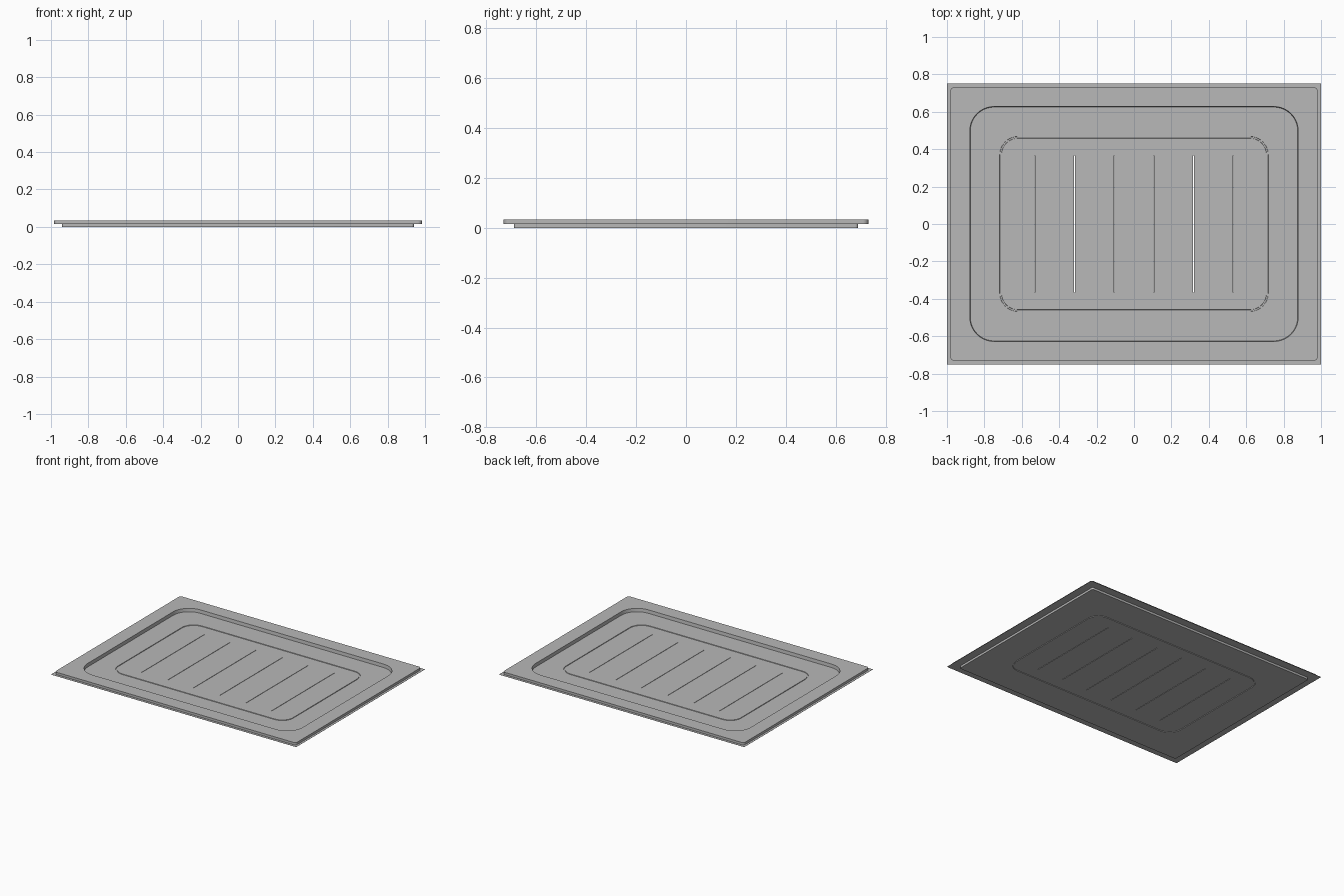
import bpy, bmesh, math

if "Cube" in bpy.data.objects:
    bpy.data.objects.remove(bpy.data.objects["Cube"], do_unlink=True)

steel = bpy.data.materials.new("brushed grey")
steel.use_nodes = True
GREY = (0.48, 0.48, 0.48, 1)
steel.diffuse_color = GREY
for node in steel.node_tree.nodes:
    if node.type == 'BSDF_PRINCIPLED':
        node.inputs["Base Color"].default_value = GREY

STEPS = 10  # segments per rounded corner


def rounded_loop(bm, hx, hy, r, z):
    """Ring of vertices around a rounded rectangle."""
    ring = []
    for k, (sx, sy) in enumerate([(1, 1), (-1, 1), (-1, -1), (1, -1)]):
        for i in range(STEPS + 1):
            a = math.pi / 2 * (k + i / STEPS)
            ring.append(bm.verts.new((sx * (hx - r) + r * math.cos(a),
                                      sy * (hy - r) + r * math.sin(a), z)))
    return ring


def loft(name, sections):
    """Solid through nested rounded rectangles, capped at both ends."""
    bm = bmesh.new()
    rings = [rounded_loop(bm, *s) for s in sections]
    n = len(rings[0])
    for a, b in zip(rings, rings[1:]):
        for i in range(n):
            j = (i + 1) % n
            bm.faces.new((a[i], a[j], b[j], b[i]))
    bm.faces.new(rings[0][::-1])
    bm.faces.new(rings[-1])
    bmesh.ops.recalc_face_normals(bm, faces=bm.faces)
    mesh = bpy.data.meshes.new(name)
    bm.to_mesh(mesh)
    bm.free()
    mesh.materials.append(steel)
    obj = bpy.data.objects.new(name, mesh)
    bpy.context.collection.objects.link(obj)
    return obj


def groove(z, depth):
    """Narrow channel framing the centre panel, from inside to outside."""
    return [(0.708, 0.458, 0.088, z), (0.709, 0.459, 0.089, z + depth),
            (0.717, 0.467, 0.097, z + depth), (0.718, 0.468, 0.098, z)]


FLOOR, TOP, FLANGE = 0.010, 0.034, 0.0165

tray = loft("tray", groove(0, 0.004) + [
    # base plate and thin flange
    (0.94, 0.69, 0.012, 0),
    (0.94, 0.69, 0.012, FLANGE - 0.001),
    (1.0, 0.75, 0.001, FLANGE - 0.001),
    (1.0, 0.75, 0.001, FLANGE),
    # raised rim and pocket wall
    (0.983, 0.731, 0.022, FLANGE),
    (0.983, 0.731, 0.022, TOP),
    (0.878, 0.628, 0.13, TOP),
    (0.875, 0.625, 0.127, FLOOR),
] + groove(FLOOR, -0.004)[::-1])

# Six hairline slots through the centre panel
bm = bmesh.new()
for i in range(6):
    made = bmesh.ops.create_cube(bm, size=1)["verts"]
    bmesh.ops.scale(bm, vec=(0.003, 0.73, 0.1), verts=made)
    bmesh.ops.translate(bm, vec=((i - 2.5) * 0.212, 0, 0), verts=made)
mesh = bpy.data.meshes.new("slot_cutter")
bm.to_mesh(mesh)
bm.free()
cutter = bpy.data.objects.new("slot_cutter", mesh)
bpy.context.collection.objects.link(cutter)

cut = tray.modifiers.new("slots", 'BOOLEAN')
cut.operation = 'DIFFERENCE'
cut.solver = 'EXACT'
cut.object = cutter

# Apply the cut and shade the rounded corners
bpy.ops.object.select_all(action='DESELECT')
tray.select_set(True)
bpy.context.view_layer.objects.active = tray
bpy.ops.object.modifier_apply(modifier=cut.name)
bpy.data.objects.remove(cutter, do_unlink=True)
bpy.ops.object.shade_smooth_by_angle(angle=math.radians(30))
